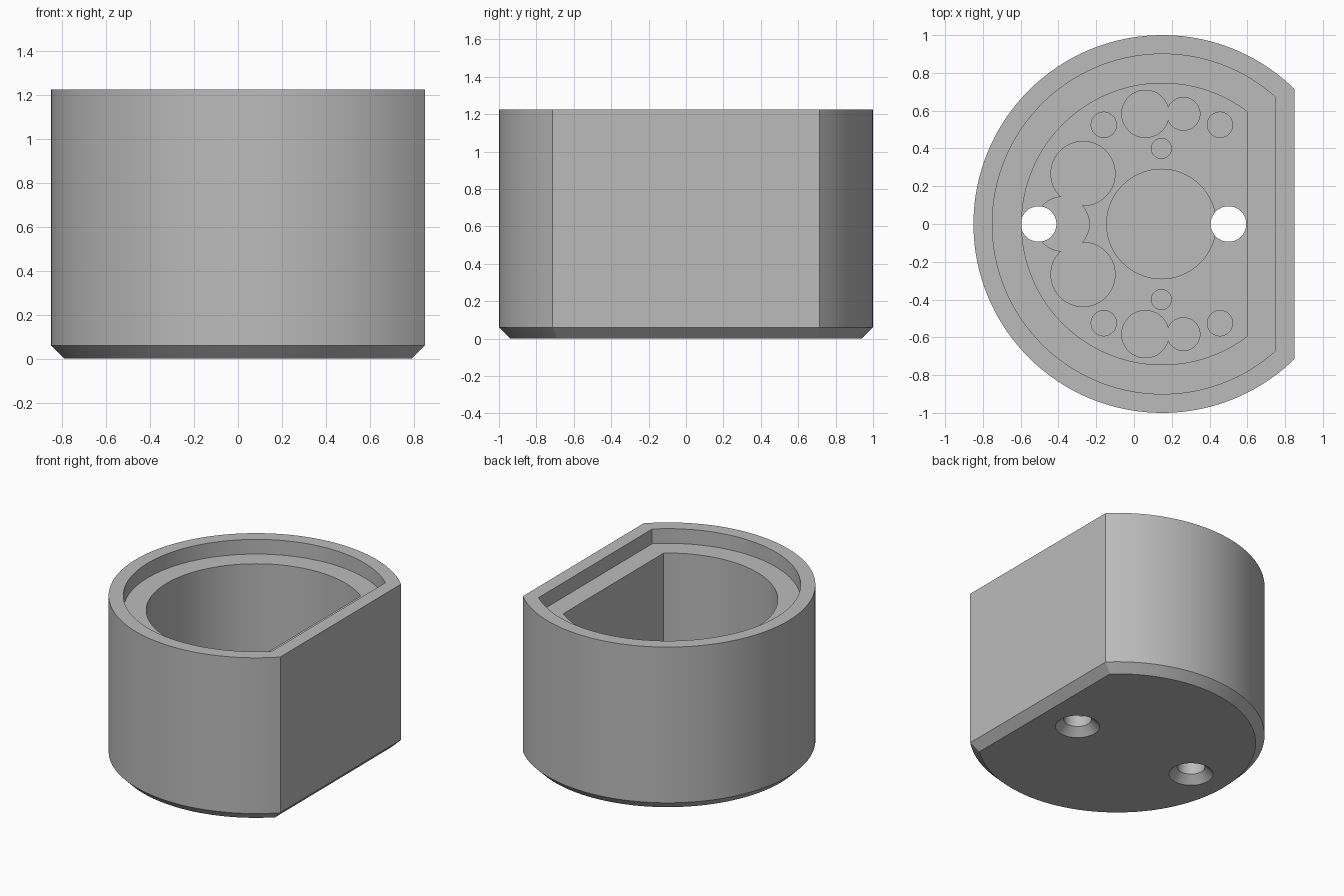
import bpy
import bmesh
from math import acos, cos, sin, pi

if "Cube" in bpy.data.objects:
    bpy.data.objects.remove(bpy.data.objects["Cube"])

AXIS_X = 0.15    # axis of the round wall
TOP = 1.225
LEDGE = 1.115
FLOOR = 0.25
POCKET = 0.13

grey = bpy.data.materials.new("plain_grey")
grey.use_nodes = True
grey.diffuse_color = (0.5, 0.5, 0.5, 1)
grey.node_tree.nodes["Principled BSDF"].inputs["Base Color"].default_value = (0.5, 0.5, 0.5, 1)


def d_ring(radius, flat):
    """Circle outline cut off by a straight side at x = flat."""
    start = acos(flat / radius)
    n = 120
    angles = [start + (2 * pi - 2 * start) * i / n for i in range(n + 1)]
    return [(AXIS_X + radius * cos(a), radius * sin(a)) for a in angles]


def circle(x, y, radius, n=64):
    return [(x + radius * cos(2 * pi * i / n), y + radius * sin(2 * pi * i / n)) for i in range(n)]


def loft(name, levels):
    """Solid through a stack of (z, outline) levels."""
    bm = bmesh.new()
    rings = [[bm.verts.new((x, y, z)) for x, y in outline] for z, outline in levels]
    bm.faces.new(list(reversed(rings[0])))
    bm.faces.new(rings[-1])
    for low, high in zip(rings, rings[1:]):
        for i in range(len(low)):
            j = (i + 1) % len(low)
            bm.faces.new((low[i], low[j], high[j], high[i]))
    bmesh.ops.recalc_face_normals(bm, faces=bm.faces)
    mesh = bpy.data.meshes.new(name)
    bm.to_mesh(mesh)
    bm.free()
    mesh.materials.append(grey)
    obj = bpy.data.objects.new(name, mesh)
    bpy.context.collection.objects.link(obj)
    return obj


def cut(target, levels):
    cutter = loft("cutter", levels)
    cutter.hide_render = True
    mod = target.modifiers.new("cut", "BOOLEAN")
    mod.operation = "DIFFERENCE"
    mod.solver = "EXACT"
    mod.object = cutter
    bpy.ops.object.modifier_apply(modifier=mod.name)
    bpy.data.objects.remove(cutter)


# Cup body with a chamfered foot
body = loft("cup_body", [(0, d_ring(0.94, 0.64)), (0.06, d_ring(1, 0.7)), (TOP, d_ring(1, 0.7))])
bpy.ops.object.select_all(action="DESELECT")
body.select_set(True)
bpy.context.view_layer.objects.active = body

# Lid recess and main cavity
cut(body, [(LEDGE, d_ring(0.9, 0.6)), (TOP + 0.1, d_ring(0.9, 0.6))])
cut(body, [(FLOOR, d_ring(0.745, 0.45)), (TOP + 0.1, d_ring(0.745, 0.45))])

# Component pockets in the floor: x, y, radius
pockets = [(0.145, 0, 0.29), (-0.38, 0, 0.143)]
for x, y, r in [(0.06, 0.583, 0.125), (0.262, 0.583, 0.087), (-0.27, 0.267, 0.17),
                (0.145, 0.4, 0.053), (-0.16, 0.525, 0.067), (0.455, 0.525, 0.067)]:
    pockets += [(x, y, r), (x, -y, r)]
for x, y, r in pockets:
    cut(body, [(POCKET, circle(x, y, r)), (FLOOR + 0.1, circle(x, y, r))])

# Countersunk screw holes
for x in (-0.505, 0.5):
    cut(body, [(-0.01, circle(x, 0, 0.16)), (0.055, circle(x, 0, 0.094)),
               (FLOOR + 0.15, circle(x, 0, 0.094))])

bpy.ops.object.shade_smooth_by_angle(angle=pi / 6)
